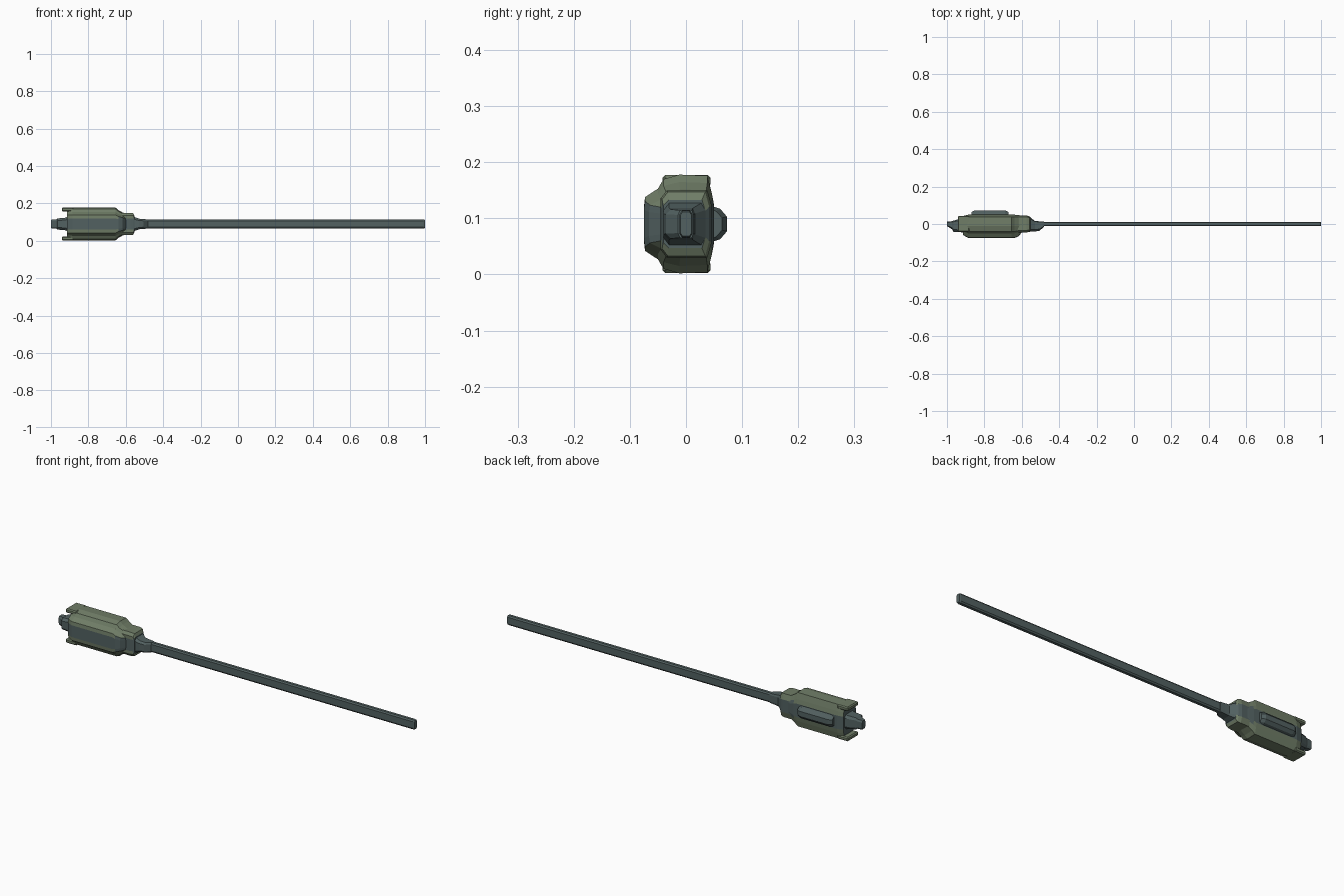
import bpy
import bmesh

if "Cube" in bpy.data.objects:
    bpy.data.objects.remove(bpy.data.objects["Cube"], do_unlink=True)

MID = 0.09  # height of the long axis


def material(name, rgb):
    m = bpy.data.materials.new(name)
    m.use_nodes = True
    m.diffuse_color = (*rgb, 1)
    m.node_tree.nodes["Principled BSDF"].inputs["Base Color"].default_value = (*rgb, 1)
    return m


SLATE = material("slate grey", (0.085, 0.12, 0.12))
GREEN = material("grey green", (0.16, 0.205, 0.135))


def loft(name, half, stations, green_above=None):
    """Skin a z-symmetric half profile along x.
    Stations are (x, front scale, back scale, height scale)."""
    bm = bmesh.new()
    outline = half + [(y, -h) for y, h in reversed(half)]
    rings = []
    for x, front, back, high in stations:
        rings.append([bm.verts.new((x, y * (front if y < 0 else back), MID + h * high))
                      for y, h in outline])
    n = len(outline)
    for a, b in zip(rings, rings[1:]):
        for i in range(n):
            j = (i + 1) % n
            bm.faces.new((a[i], a[j], b[j], b[i]))
    bm.faces.new(rings[0])
    bm.faces.new(rings[-1])
    bmesh.ops.recalc_face_normals(bm, faces=bm.faces)
    if green_above is not None:
        for f in bm.faces:
            if abs(f.calc_center_median().z - MID) > green_above:
                f.material_index = 1
    return finish(name, bm)


def finish(name, bm, mats=(SLATE, GREEN)):
    me = bpy.data.meshes.new(name)
    bm.to_mesh(me)
    bm.free()
    for m in mats:
        me.materials.append(m)
    ob = bpy.data.objects.new(name, me)
    bpy.context.collection.objects.link(ob)
    return ob


def slab(name, x, y, z, mat, bevel):
    """Bevelled box from ranges along each axis."""
    bm = bmesh.new()
    bmesh.ops.create_cube(bm, size=1)
    for v in bm.verts:
        v.co = [r[0] + (c + 0.5) * (r[1] - r[0]) for c, r in zip(v.co, (x, y, z))]
    bmesh.ops.bevel(bm, geom=bm.edges[:], offset=bevel, segments=1, affect='EDGES')
    return finish(name, bm, (mat,))


# Long rod, slim and flat sided
rod = [(-0.012, 0.017), (-0.007, 0.024), (0.007, 0.024), (0.012, 0.017)]
loft("rod", rod, [(-0.6, 1, 1, 1), (0.993, 1, 1, 1), (1.0, .85, .85, .9)])

# Main housing with green upper and lower shells and a slate waist
body = [(-0.075, 0.03), (-0.073, 0.048), (-0.05, 0.063), (-0.04, 0.08),
        (-0.012, 0.088), (0.038, 0.086), (0.046, 0.055), (0.05, 0.034)]
loft("housing", body, [(-0.915, .78, .85, .97), (-0.885, 1, 1, 1), (-0.655, 1, 1, 1),
                       (-0.64, 1, 1, .85), (-0.617, .88, .95, .7), (-0.6, .6, .9, .62)],
     green_above=0.035)

# Shell lips that overhang the rear of the housing
for label, s in (("upper", 1), ("lower", -1)):
    slab(label + "_lip", (-0.942, -0.88), (-0.042, 0.044),
         sorted((MID + s * 0.066, MID + s * 0.087)), GREEN, 0.005)

# Neck in front of the housing
neck = [(-0.045, 0.03), (-0.045, 0.046), (-0.034, 0.06), (0.038, 0.06), (0.046, 0.032)]
loft("neck", neck, [(-0.66, 1, 1, 1), (-0.575, 1, 1, 1), (-0.56, .95, .9, .95),
                    (-0.553, .9, .75, .72)], green_above=0.033)

# Collar tapering onto the rod
collar = [(-0.04, 0.025), (-0.03, 0.038), (0.03, 0.038), (0.038, 0.025)]
loft("collar", collar, [(-0.6, 1, 1, 1), (-0.555, 1, .95, 1), (-0.53, 1, .42, .75),
                        (-0.505, .9, .38, .68), (-0.48, .35, .35, .65)])

# Raised panel on the back of the housing
panel = [(0.04, 0.034), (0.052, 0.03), (0.061, 0.027), (0.073, 0.013)]
loft("back_panel", panel, [(-0.868, 1, .88, .85), (-0.85, 1, 1, 1),
                           (-0.69, 1, 1, 1), (-0.672, 1, .88, .85)])

# Stepped rear plug
plug = [(-0.042, 0.022), (-0.03, 0.035), (0.02, 0.035), (0.03, 0.022)]
loft("rear_plug", plug, [(-0.9, 1.2, 1.2, 1.2), (-0.925, 1.05, 1, .95), (-0.965, 1, .6, .85),
                         (-0.972, .7, .5, .7), (-0.995, .33, .45, .67), (-1.0, .3, .4, .6)])
